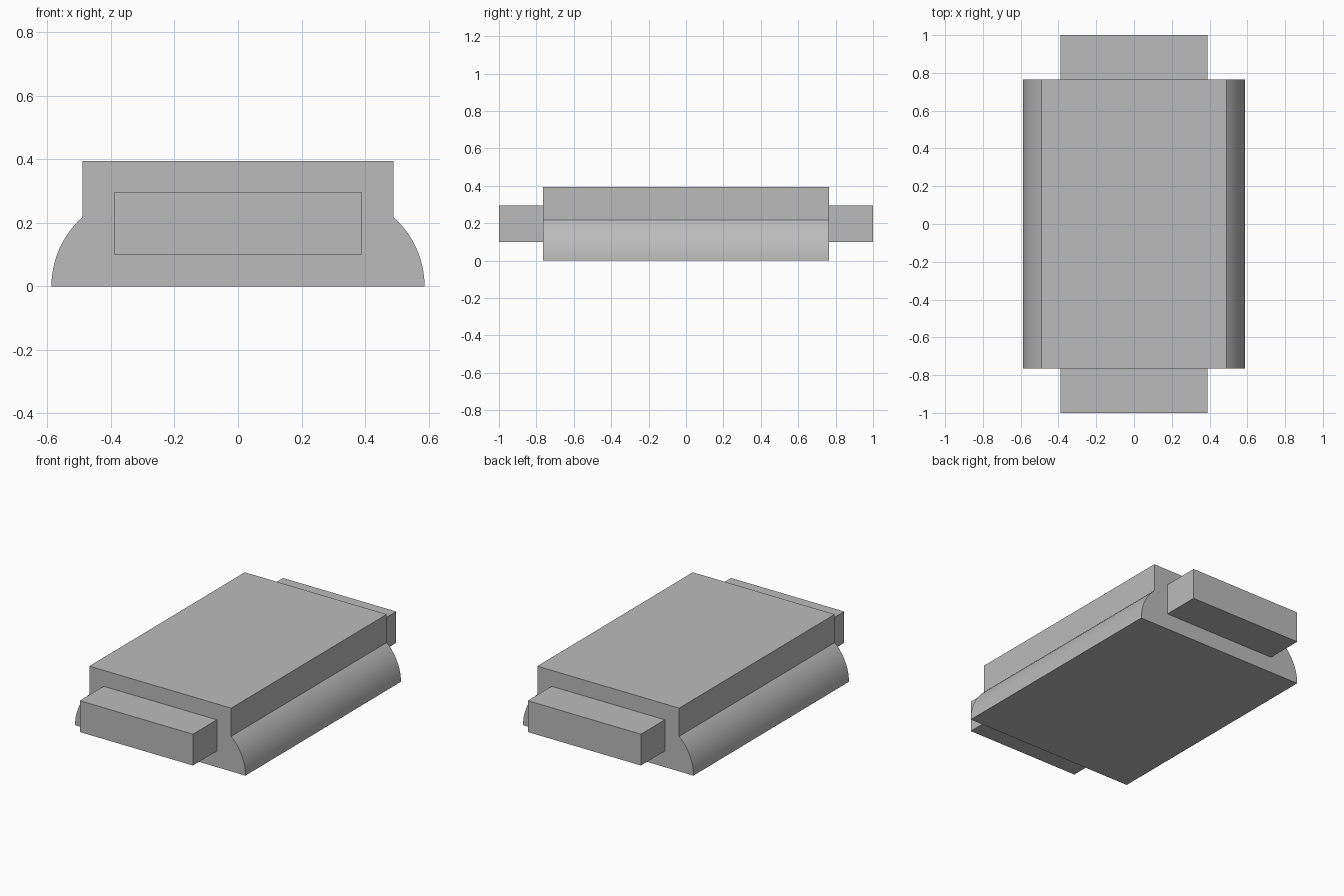
import bpy
import bmesh
from math import sin, cos, radians

if "Cube" in bpy.data.objects:
    bpy.data.objects.remove(bpy.data.objects["Cube"], do_unlink=True)

# Single flat grey
grey = bpy.data.materials.new("plain grey")
grey.use_nodes = True
colour = (0.5, 0.5, 0.5, 1)
grey.diffuse_color = colour
grey.node_tree.nodes["Principled BSDF"].inputs["Base Color"].default_value = colour


def extrude_profile(name, profile, y0, y1):
    """Sweep an x-z outline from y0 to y1 as a closed solid."""
    bm = bmesh.new()
    face = bm.faces.new([bm.verts.new((x, y0, z)) for x, z in profile])
    swept = bmesh.ops.extrude_face_region(bm, geom=[face])["geom"]
    verts = [v for v in swept if isinstance(v, bmesh.types.BMVert)]
    bmesh.ops.translate(bm, verts=verts, vec=(0, y1 - y0, 0))
    bmesh.ops.recalc_face_normals(bm, faces=bm.faces)
    mesh = bpy.data.meshes.new(name)
    bm.to_mesh(mesh)
    bm.free()
    obj = bpy.data.objects.new(name, mesh)
    mesh.materials.append(grey)
    bpy.context.collection.objects.link(obj)
    return obj


# Body: upright block whose lower sides flare out along a circular arc
radius, centre, sweep, steps = 0.291, 0.296, 48.5, 16
arc = [(centre + radius * cos(radians(sweep * i / steps)),
        radius * sin(radians(sweep * i / steps))) for i in range(steps + 1)]
right_half = arc + [(arc[-1][0], 0.394)]
outline = right_half + [(-x, z) for x, z in reversed(right_half)]
body = extrude_profile("body", outline, -0.765, 0.765)

# End tabs: rectangular blocks on the front and back faces
tab = [(-0.39, 0.1), (0.39, 0.1), (0.39, 0.295), (-0.39, 0.295)]
extrude_profile("front_tab", tab, -1, -0.765)
extrude_profile("back_tab", tab, 0.765, 1)

# Smooth the flare, keep the corners sharp
bpy.ops.object.select_all(action="DESELECT")
body.select_set(True)
bpy.context.view_layer.objects.active = body
bpy.ops.object.shade_smooth_by_angle(angle=radians(25))
